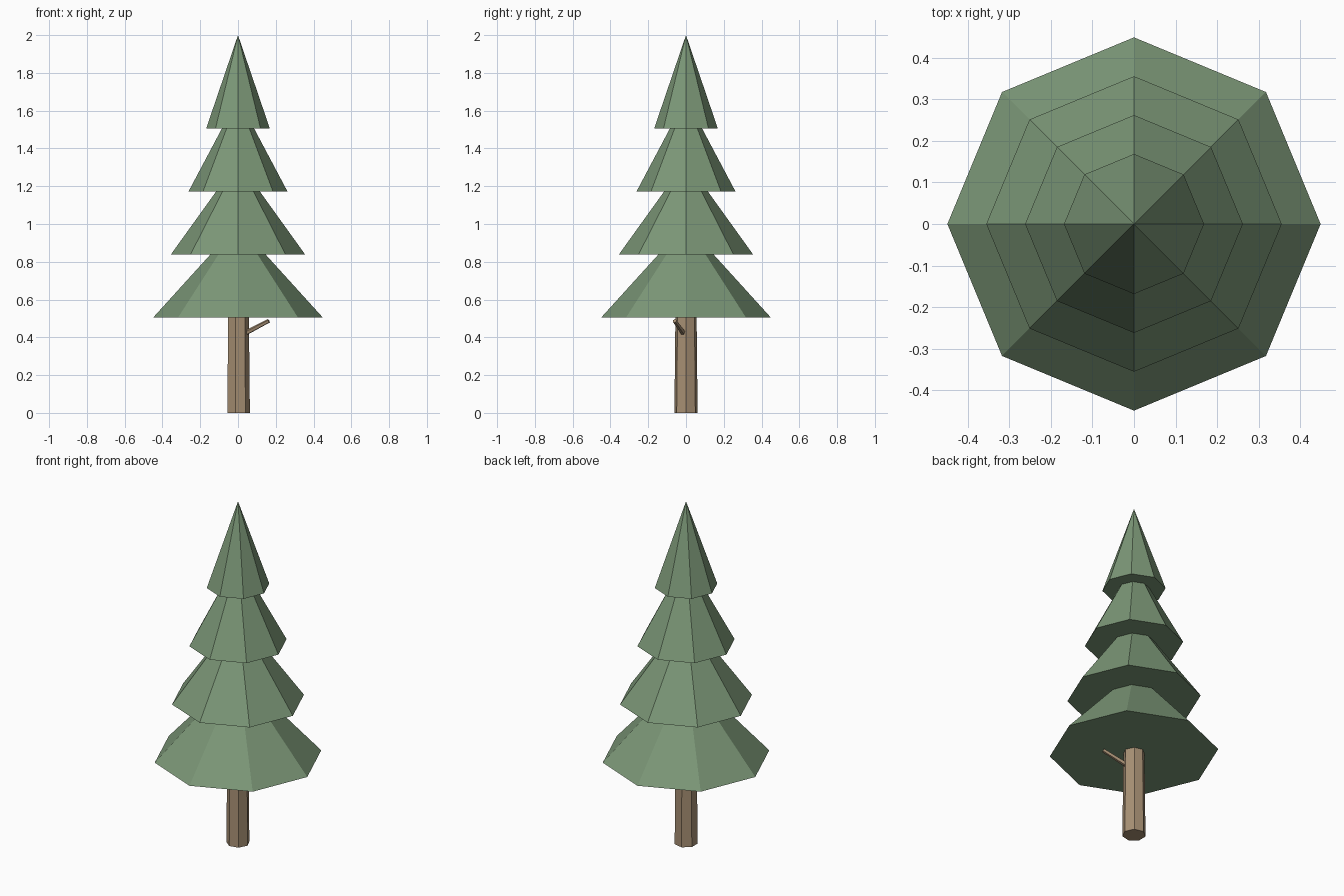
import bpy
import bmesh
from math import pi
from mathutils import Matrix, Vector

cube = bpy.data.objects.get("Cube")
if cube:
    bpy.data.objects.remove(cube, do_unlink=True)


def make_material(name, rgb):
    mat = bpy.data.materials.new(name)
    mat.use_nodes = True
    color = (*rgb, 1)
    mat.diffuse_color = color
    mat.node_tree.nodes["Principled BSDF"].inputs["Base Color"].default_value = color
    return mat


def tapered_part(name, start, end, r_start, r_end, sides, mat):
    """Flat-sided, capped cone running from start to end."""
    start, end = Vector(start), Vector(end)
    axis = end - start
    bm = bmesh.new()
    bmesh.ops.create_cone(bm, cap_ends=True, segments=sides,
                          radius1=r_start, radius2=r_end, depth=axis.length)
    bmesh.ops.remove_doubles(bm, verts=bm.verts, dist=0.0001)
    # put the first corner of an upright part on +x
    turn = Matrix.Rotation(-pi / 2, 4, 'Z')
    if axis.x or axis.y:
        turn = axis.to_track_quat('Z', 'Y').to_matrix().to_4x4()
    bm.transform(Matrix.Translation((start + end) / 2) @ turn)
    mesh = bpy.data.meshes.new(name)
    bm.to_mesh(mesh)
    bm.free()
    mesh.materials.append(mat)
    obj = bpy.data.objects.new(name, mesh)
    bpy.context.collection.objects.link(obj)
    return obj


needles = make_material("needle green", (0.20, 0.31, 0.185))
bark = make_material("bark brown", (0.39, 0.28, 0.175))

# Trunk and its broken side branch
tapered_part("trunk", (0, 0, 0), (0, 0, 0.56), 0.063, 0.057, 7, bark)
tapered_part("branch_stub", (0.035, -0.012, 0.42), (0.163, -0.06, 0.487),
             0.014, 0.011, 5, bark)

# Foliage: four overlapping cones, narrower towards the top
for i in range(4):
    base = 0.505 + i * 0.3335
    tapered_part(f"foliage_tier_{i + 1}", (0, 0, base), (0, 0, base + 0.4945),
                 0.449 - i * 0.0935, 0, 8, needles)
